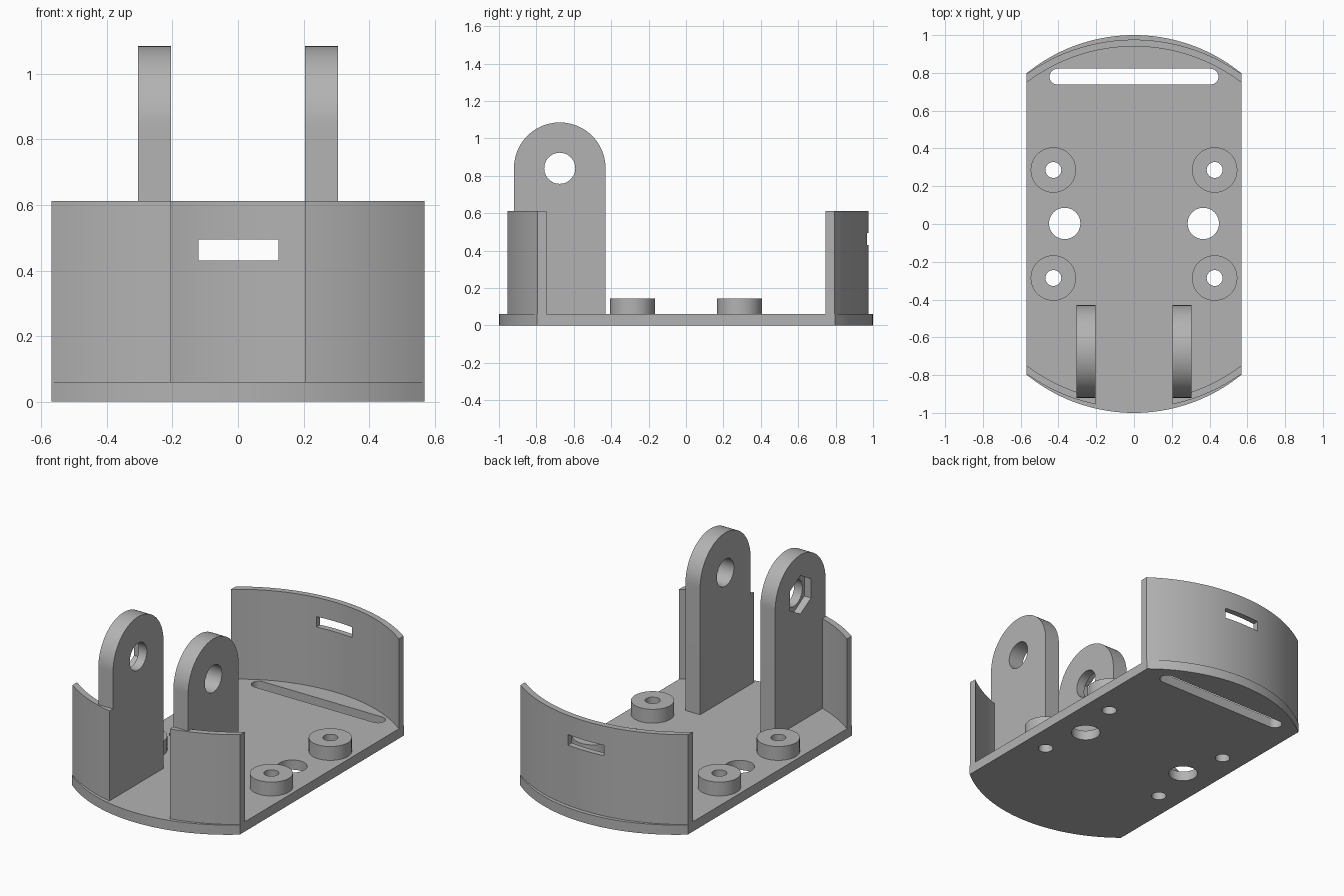
import bpy, bmesh, math
from mathutils import Matrix

if "Cube" in bpy.data.objects:
    bpy.data.objects.remove(bpy.data.objects["Cube"])

grey = bpy.data.materials.new("plain grey")
grey.use_nodes = True
grey.diffuse_color = (0.45, 0.45, 0.45, 1)
grey.node_tree.nodes["Principled BSDF"].inputs["Base Color"].default_value = grey.diffuse_color

HALF_W, FLOOR, WALL_TOP = 0.57, 0.06, 0.612


def prism(name, outline, low, high, matrix=Matrix()):
    """Extrude a flat outline from low to high, then place it."""
    bm = bmesh.new()
    face = bm.faces.new([bm.verts.new((a, b, low)) for a, b in outline])
    side = bmesh.ops.extrude_face_region(bm, geom=[face])["geom"]
    bmesh.ops.translate(bm, vec=(0, 0, high - low),
                        verts=[v for v in side if isinstance(v, bmesh.types.BMVert)])
    bmesh.ops.transform(bm, matrix=matrix, verts=bm.verts)
    bmesh.ops.recalc_face_normals(bm, faces=bm.faces)
    mesh = bpy.data.meshes.new(name)
    bm.to_mesh(mesh)
    bm.free()
    mesh.materials.append(grey)
    ob = bpy.data.objects.new(name, mesh)
    bpy.context.collection.objects.link(ob)
    return ob


def ring(cx, cy, r, n=48, start=0.0, sweep=math.tau):
    count = n if sweep == math.tau else n + 1
    return [(cx + r * math.cos(start + sweep * i / n),
             cy + r * math.sin(start + sweep * i / n)) for i in range(count)]


def bow(mid, edge, x0, x1, n=32):
    """Points on the arc that passes y=mid at the middle and y=edge at the sides."""
    sag = mid - edge
    r = (HALF_W ** 2 + sag ** 2) / (2 * sag)
    xs = [x0 + (x1 - x0) * i / n for i in range(n + 1)]
    return [(x, mid - r + math.sqrt(r * r - x * x)) for x in xs]


def flip_y(points):
    return [(x, -y) for x, y in points]


def cut(ob, cutters):
    bpy.context.view_layer.objects.active = ob
    for c in cutters:
        c.hide_render = True
        mod = ob.modifiers.new("cut", "BOOLEAN")
        mod.operation, mod.solver, mod.object = "DIFFERENCE", "EXACT", c
        bpy.ops.object.modifier_apply(modifier=mod.name)
        bpy.data.objects.remove(c)


def finish(ob):
    bpy.ops.object.select_all(action="DESELECT")
    ob.select_set(True)
    bpy.context.view_layer.objects.active = ob
    bpy.ops.object.shade_smooth_by_angle(angle=math.radians(25))


parts = []

# Base plate with bowed ends, strap slot and holes
end = bow(1.0, 0.797, -HALF_W, HALF_W)
base = prism("base_plate", end + flip_y(end)[::-1], 0, FLOOR)
slot = (ring(0.405, 0.78, 0.042, 16, -math.pi / 2, math.pi)
        + ring(-0.405, 0.78, 0.042, 16, math.pi / 2, math.pi))
cutters = [prism("slot_cutter", slot, -0.1, 0.2)]
for sx in (-1, 1):
    cutters.append(prism("hole_cutter", ring(sx * 0.367, 0.003, 0.083), -0.1, 0.2))
    for sy in (-1, 1):
        cutters.append(prism("screw_cutter", ring(sx * 0.427, sy * 0.286, 0.042), -0.1, 0.2))
cut(base, cutters)
parts.append(base)

# Screw bosses
for sx, side in ((-1, "right"), (1, "left")):
    for sy, where in ((-1, "front"), (1, "back")):
        centre = (sx * 0.427, sy * 0.286)
        boss = prism(f"boss_{where}_{side}", ring(*centre, 0.12, 64), FLOOR, 0.145)
        cut(boss, [prism("screw_cutter", ring(*centre, 0.042), -0.1, 0.2)])
        parts.append(boss)


# Curved end walls
def wall_outline(x0, x1):
    return bow(0.976, 0.793, x0, x1) + bow(0.94, 0.747, x0, x1)[::-1]


back = prism("back_wall", wall_outline(-HALF_W, HALF_W), FLOOR, WALL_TOP)
window = [(-0.12, 0.8), (0.124, 0.8), (0.124, 1.1), (-0.12, 1.1)]
cut(back, [prism("window_cutter", window, 0.43, 0.494)])
parts.append(back)
for side, x0, x1 in (("right", -HALF_W, -0.205), ("left", 0.205, HALF_W)):
    parts.append(prism(f"front_wall_{side}", flip_y(wall_outline(x0, x1)), FLOOR, WALL_TOP))

# Upright hinge lugs: profile in y-z, extruded along x
YZ = Matrix(((0, 0, 1, 0), (1, 0, 0, 0), (0, 1, 0, 0), (0, 0, 0, 1)))
PIN = (-0.675, 0.84)
R = 0.245
profile = [(PIN[0] - R, FLOOR), (PIN[0] + R, FLOOR)] + ring(*PIN, R, 40, 0, math.pi)
for side, x0, x1 in (("right", -0.305, -0.205), ("left", 0.205, 0.305)):
    lug = prism(f"hinge_lug_{side}", profile, x0, x1, YZ)
    cutters = [prism("pin_cutter", ring(*PIN, 0.083), x0 - 0.1, x1 + 0.1, YZ)]
    if side == "right":  # hexagonal nut pocket on the outer face
        cutters.append(prism("nut_cutter", ring(*PIN, 0.118, 6, math.pi / 2),
                             x0 - 0.1, x0 + 0.045, YZ))
    cut(lug, cutters)
    parts.append(lug)

for part in parts:
    finish(part)
